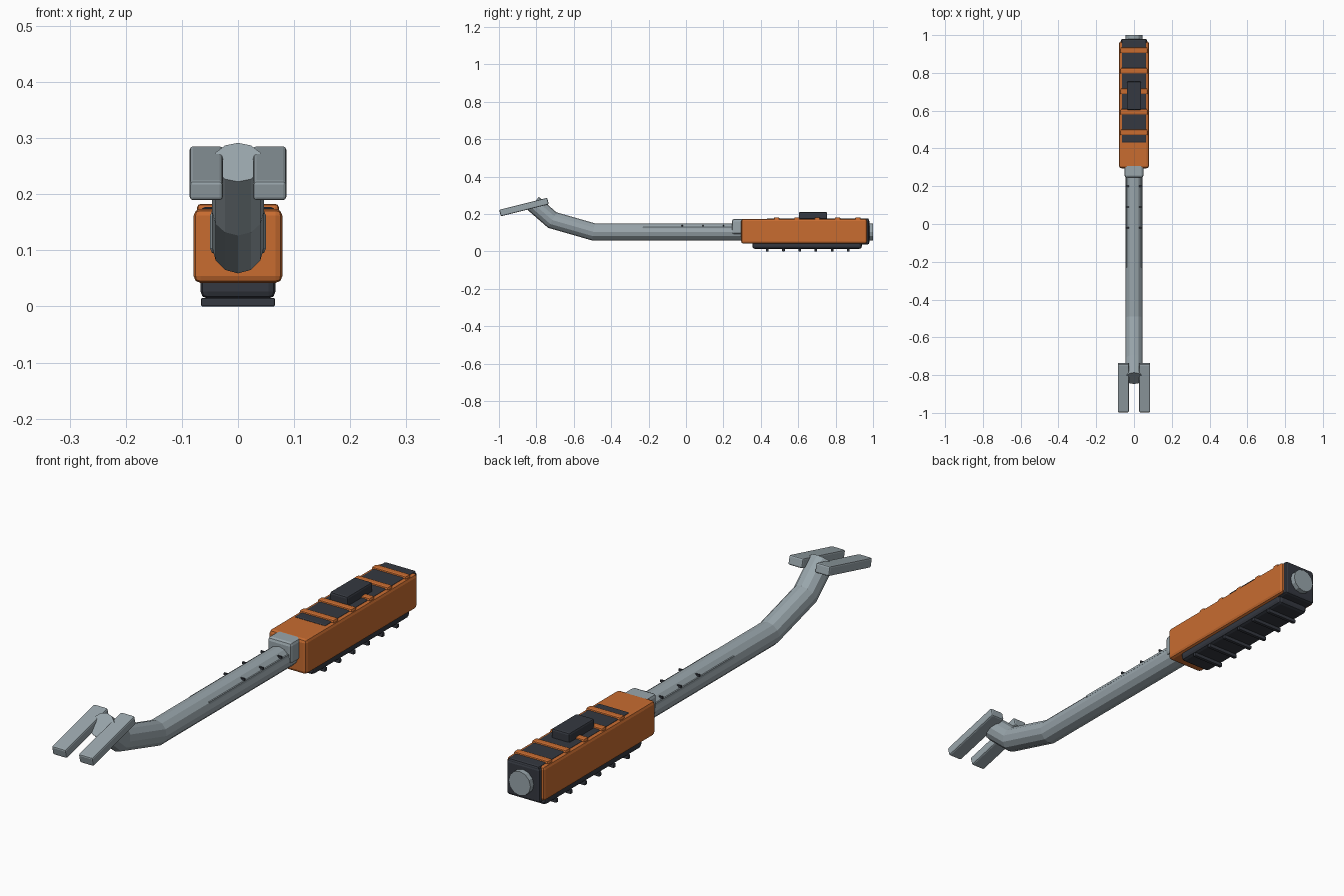
import bpy, bmesh, math
from mathutils import Vector, Matrix

if "Cube" in bpy.data.objects:
    bpy.data.objects.remove(bpy.data.objects["Cube"])


def material(name, color):
    m = bpy.data.materials.new(name)
    m.diffuse_color = (*color, 1)
    m.use_nodes = True
    m.node_tree.nodes["Principled BSDF"].inputs["Base Color"].default_value = m.diffuse_color
    return m


STEEL = material("steel", (0.32, 0.38, 0.41))
ORANGE = material("orange_plastic", (0.58, 0.15, 0.03))
RUBBER = material("dark_rubber", (0.035, 0.04, 0.052))


def finish(name, bm, mat):
    bmesh.ops.recalc_face_normals(bm, faces=bm.faces)
    me = bpy.data.meshes.new(name)
    bm.to_mesh(me)
    bm.free()
    me.materials.append(mat)
    ob = bpy.data.objects.new(name, me)
    bpy.context.collection.objects.link(ob)
    return ob


def box(name, x, y, z, mat, bevel=0.0, tilt=0.0):
    """Bevelled box from (min, max) ranges, tilted about x at its centre."""
    size = Vector([r[1] - r[0] for r in (x, y, z)])
    mid = Vector([(r[0] + r[1]) / 2 for r in (x, y, z)])
    bm = bmesh.new()
    bmesh.ops.create_cube(bm, size=1)
    bmesh.ops.scale(bm, vec=size, verts=bm.verts)
    if bevel:
        bmesh.ops.bevel(bm, geom=bm.edges[:], offset=bevel, segments=2,
                        profile=0.5, affect='EDGES')
    bmesh.ops.transform(bm, matrix=Matrix.Rotation(tilt, 4, 'X'), verts=bm.verts)
    ob = finish(name, bm, mat)
    ob.location = mid
    return ob


def tube(name, path, radius, sides, mat):
    """Mitred tube along (y, z) points."""
    pts = [Vector((0, *p)) for p in path]
    bm = bmesh.new()
    rings = []
    for i, p in enumerate(pts):
        a = (p - pts[i - 1]).normalized() if i else None
        b = (pts[i + 1] - p).normalized() if i < len(pts) - 1 else None
        a, b = a or b, b or a
        t = (a + b).normalized()
        up = Vector((0, t.z, -t.y)) / t.dot(a)
        rings.append([bm.verts.new(p + radius * (
            Vector((math.sin(k * math.tau / sides), 0, 0))
            + up * math.cos(k * math.tau / sides))) for k in range(sides)])
    for r, s in zip(rings, rings[1:]):
        for k in range(sides):
            n = (k + 1) % sides
            bm.faces.new((r[k], r[n], s[n], s[k]))
    bm.faces.new(rings[0])
    bm.faces.new(rings[-1])
    return finish(name, bm, mat)


# Bent steel bar, running through the handle to the striking end
tube("bar", [(1.0, 0.105), (-0.495, 0.105), (-0.715, 0.168), (-0.817, 0.257)],
     0.046, 12, STEEL)

# Two flat claws at the tip
for side, s in (("left", -1), ("right", 1)):
    xs = sorted((s * 0.027, s * 0.086))
    box(f"claw_{side}", xs, (-0.998, -0.734), (0.2195, 0.2555), STEEL,
        0.006, math.radians(14))

# Raised strip and gauge marks on the bar
box("bar_strip", (-0.042, 0.042), (-0.23, 0.26), (0.122, 0.131), STEEL)
for i in range(3):
    y = -0.02 + i * 0.11
    box(f"gauge_mark_{i}", (-0.044, 0.044), (y - 0.003, y + 0.003),
        (0.133, 0.141), RUBBER)

# Collar where the bar enters the handle
box("collar", (-0.05, 0.05), (0.245, 0.42), (0.092, 0.1735), STEEL, 0.012)

# Handle body and end cap
box("handle_body", (-0.079, 0.079), (0.295, 0.968), (0.042, 0.174), ORANGE, 0.012)
box("handle_end_cap", (-0.07, 0.07), (0.92, 0.98), (0.038, 0.172), RUBBER, 0.01)

# Top grip panel with orange ribs and a button
box("top_panel", (-0.066, 0.066), (0.43, 0.978), (0.15, 0.177), RUBBER, 0.007)
for i in range(5):
    y = 0.485 + i * 0.1085
    box(f"top_rib_{i}", (-0.073, 0.073), (y - 0.015, y + 0.015),
        (0.155, 0.183), ORANGE, 0.007)
box("button", (-0.038, 0.038), (0.603, 0.755), (0.165, 0.211), RUBBER, 0.007)

# Lower grip pad with cross ribs
box("lower_pad", (-0.067, 0.067), (0.355, 0.94), (0.014, 0.07), RUBBER, 0.013)
for i in range(6):
    y = 0.435 + i * 0.0865
    box(f"lower_rib_{i}", (-0.066, 0.066), (y - 0.007, y + 0.007),
        (0.0, 0.0155), RUBBER, 0.003)
